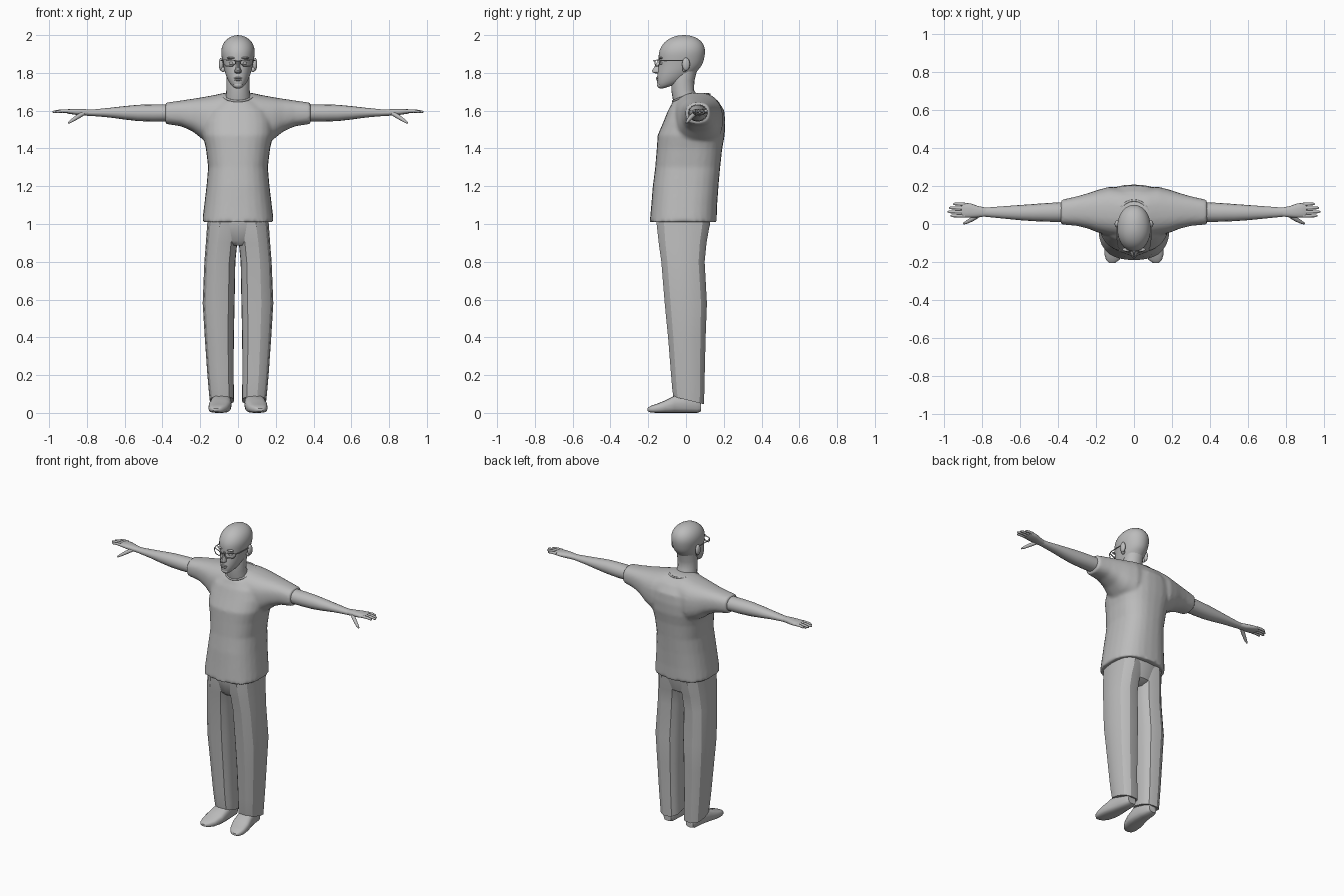
import bpy, bmesh, math
from mathutils import Vector

old = bpy.data.objects.get("Cube")
if old:
    bpy.data.objects.remove(old, do_unlink=True)

grey = bpy.data.materials.new("plain grey")
grey.use_nodes = True
grey.diffuse_color = (0.5, 0.5, 0.5, 1)
for node in grey.node_tree.nodes:
    if node.type == "BSDF_PRINCIPLED":
        node.inputs["Base Color"].default_value = (0.5, 0.5, 0.5, 1)


def finish(obj, mirror=False, angle=40):
    if not obj.data.materials:
        obj.data.materials.append(grey)
    bpy.ops.object.select_all(action="DESELECT")
    obj.select_set(True)
    bpy.context.view_layer.objects.active = obj
    if obj.type == "CURVE":
        bpy.ops.object.convert(target="MESH")
        obj = bpy.context.view_layer.objects.active
    bpy.ops.object.shade_smooth_by_angle(angle=math.radians(angle))
    if mirror:
        obj.modifiers.new("Mirror", "MIRROR")
    return obj


def add_loft(bm, axis, rings, n=20, power=2.4, fold=0.0):
    """Rings are (position, a0, a1, b0, b1, tilt): bounds of a rounded section."""
    loops = []
    for t, a0, a1, b0, b1, *tilt in rings:
        loop = []
        for i in range(n):
            ang = 2 * math.pi * i / n
            c, s = math.cos(ang), math.sin(ang)
            k = 1 - fold * (i % 2)
            da = k * math.copysign(abs(c) ** (2 / power), c) * (a1 - a0) / 2
            db = k * math.copysign(abs(s) ** (2 / power), s) * (b1 - b0) / 2
            a, b = (a0 + a1) / 2 + da, (b0 + b1) / 2 + db
            p = t + (tilt[0] * db if tilt else 0)
            co = {"x": (p, a, b), "y": (a, p, b), "z": (a, b, p)}[axis]
            loop.append(bm.verts.new(co))
        loops.append(loop)
    for low, high in zip(loops, loops[1:]):
        for i in range(n):
            j = (i + 1) % n
            bm.faces.new((low[i], low[j], high[j], high[i]))
    bm.faces.new(loops[0][::-1])
    bm.faces.new(loops[-1])


def loft(name, *parts, mirror=False, angle=40, **options):
    bm = bmesh.new()
    for axis, rings in parts:
        add_loft(bm, axis, rings, **options)
    bmesh.ops.recalc_face_normals(bm, faces=bm.faces[:])
    mesh = bpy.data.meshes.new(name)
    bm.to_mesh(mesh)
    bm.free()
    obj = bpy.data.objects.new(name, mesh)
    bpy.context.collection.objects.link(obj)
    return finish(obj, mirror, angle)


def tube(name, points, radii, closed=False, mirror=False):
    curve = bpy.data.curves.new(name, "CURVE")
    curve.dimensions = "3D"
    curve.bevel_depth = 1
    curve.bevel_resolution = 2
    curve.use_fill_caps = True
    spline = curve.splines.new("POLY")
    spline.points.add(len(points) - 1)
    spline.use_cyclic_u = closed
    for i, (pt, co) in enumerate(zip(spline.points, points)):
        pt.co = (*co, 1)
        pt.radius = radii[i] if isinstance(radii, list) else radii
    obj = bpy.data.objects.new(name, curve)
    bpy.context.collection.objects.link(obj)
    return finish(obj, mirror, 60)


def blob(name, centre, size, mirror=False):
    bm = bmesh.new()
    bmesh.ops.create_uvsphere(bm, u_segments=14, v_segments=8, radius=1)
    for v in bm.verts:
        v.co = Vector(centre) + v.co * Vector(size)
    mesh = bpy.data.meshes.new(name)
    bm.to_mesh(mesh)
    bm.free()
    obj = bpy.data.objects.new(name, mesh)
    bpy.context.collection.objects.link(obj)
    return finish(obj, mirror, 60)


def even(rings):
    """Turn (z, half width, y0, y1, tilt) into full symmetric rings."""
    return [(z, -w, w, y0, y1, *tilt) for z, w, y0, y1, *tilt in rings]


# Head and neck
head = loft("head", ("z", even([
    (1.738, .026, -.13, .02, .35), (1.752, .046, -.152, .045, .35),
    (1.785, .064, -.156, .062, .25), (1.815, .074, -.153, .078, .12),
    (1.85, .081, -.145, .092), (1.89, .089, -.148, .101),
    (1.92, .091, -.143, .104), (1.95, .083, -.127, .096),
    (1.975, .066, -.102, .076), (1.993, .038, -.066, .043),
    (2.0, .01, -.03, .005)])), power=2.1, angle=80)
head.modifiers.new("Subdivision", "SUBSURF").levels = 1
loft("neck", ("z", even([
    (1.61, .075, -.06, .09), (1.66, .066, -.07, .07), (1.71, .062, -.078, .042),
    (1.76, .062, -.078, .045), (1.82, .06, -.07, .06)])), power=2, angle=80)

# Face
loft("nose", ("z", even([
    (1.865, .008, -.15, -.12), (1.83, .011, -.17, -.12), (1.812, .018, -.182, -.12),
    (1.803, .018, -.178, -.12), (1.797, .012, -.163, -.12)])), n=10, power=2)
blob("upper_lip", (0, -.15, 1.773), (.024, .009, .005))
blob("lower_lip", (0, -.149, 1.763), (.02, .009, .006))
blob("chin", (0, -.138, 1.735), (.024, .015, .016))
blob("eye", (.034, -.131, 1.851), (.014, .009, .008), mirror=True)
blob("eyebrow", (.036, -.134, 1.879), (.024, .012, .006), mirror=True)
blob("ear", (.089, .0, 1.846), (.013, .021, .035), mirror=True)
blob("ear_lobe", (.08, -.008, 1.818), (.012, .011, .014), mirror=True)

# Glasses
tube("lens_frame", [(.014, -.164, 1.866), (.076, -.14, 1.87), (.078, -.138, 1.852),
                    (.064, -.146, 1.837), (.028, -.16, 1.837), (.014, -.164, 1.85)],
     .003, closed=True, mirror=True)
tube("glasses_bridge", [(-.015, -.164, 1.862), (0, -.171, 1.864), (.015, -.164, 1.862)], .003)
tube("glasses_temple", [(.076, -.14, 1.866), (.087, -.11, 1.866), (.091, .005, 1.866)],
     .003, mirror=True)

# Shirt: torso and both sleeves fused into one skin
torso = even([
    (1.01, .19, -.192, .162), (1.1, .179, -.184, .165), (1.2, .167, -.176, .172),
    (1.3, .158, -.163, .181), (1.4, .17, -.155, .192), (1.47, .187, -.15, .205),
    (1.54, .188, -.12, .208), (1.6, .172, -.096, .203), (1.64, .13, -.08, .17, .1),
    (1.667, .09, -.07, .13, .17)])
half = [(.07, -.07, .19, 1.42, 1.695), (.13, -.062, .196, 1.42, 1.682),
        (.19, -.045, .18, 1.45, 1.671), (.24, -.025, .163, 1.49, 1.663),
        (.3, -.01, .146, 1.517, 1.654), (.385, -.002, .127, 1.53, 1.642)]
sleeves = [(-x, *r) for x, *r in reversed(half)] + half
shirt = loft("shirt", ("z", torso), ("x", sleeves), n=28, power=2.5)
remesh = shirt.modifiers.new("Fuse", "REMESH")
remesh.mode = "VOXEL"
remesh.voxel_size = 0.01
remesh.use_smooth_shade = True
smooth = shirt.modifiers.new("Soften", "SMOOTH")
smooth.factor = 0.5
smooth.iterations = 5
collar = []
for i in range(24):
    a = 2 * math.pi * i / 24
    collar.append((.086 * math.cos(a), .028 + .096 * math.sin(a),
                   1.668 + .018 * math.sin(a) + .014 * math.cos(a) ** 2))
tube("collar", collar, .006, closed=True)

# Trousers
loft("trouser_leg", ("z", [
    (.066, .02, .15, -.068, .096, -.25), (.12, .02, .155, -.074, .098, -.1),
    (.2, .022, .162, -.08, .1), (.4, .02, .176, -.096, .105),
    (.58, .016, .187, -.114, .112), (.8, .012, .178, -.132, .1),
    (.9, .002, .17, -.146, .11), (1.0, -.02, .163, -.157, .128),
    (1.05, -.02, .16, -.157, .13)]), mirror=True, n=18, power=2.6, fold=.025, angle=25)
loft("trouser_seat", ("z", even([
    (.885, .06, -.11, .06), (.91, .12, -.135, .1),
    (1.0, .158, -.155, .128), (1.05, .158, -.155, .13)])), n=20, power=2.8)

# Shoes
loft("shoe", ("y", [
    (.08, .055, .11, .008, .06), (.06, .043, .122, 0, .09), (0, .038, .13, 0, .1),
    (-.06, .034, .145, 0, .092), (-.11, .038, .156, 0, .066), (-.16, .056, .156, 0, .046),
    (-.19, .078, .147, .003, .036), (-.205, .1, .132, .01, .024)]),
    mirror=True, n=16, power=3, angle=45)

# Arms and hands
loft("arm", ("x", [
    (.33, .01, .117, 1.543, 1.634), (.45, .012, .111, 1.542, 1.633),
    (.53, .015, .105, 1.545, 1.631), (.6, .02, .1, 1.553, 1.624),
    (.68, .028, .094, 1.564, 1.615), (.76, .036, .088, 1.571, 1.607),
    (.8, .04, .086, 1.573, 1.606)]), mirror=True, n=16, power=2.1, angle=60)
loft("palm", ("x", [
    (.78, .04, .086, 1.573, 1.606), (.82, .036, .094, 1.574, 1.609),
    (.86, .033, .108, 1.578, 1.61), (.9, .034, .112, 1.584, 1.608),
    (.91, .04, .108, 1.588, 1.604)]), mirror=True, n=14, power=2.4, angle=60)
for i, (name, tip) in enumerate([("index", .966), ("middle", .982),
                                 ("ring", .975), ("little", .953)]):
    y = .043 + .02 * i
    tube(name + "_finger", [(.89, y, 1.597), ((.9 + tip) / 2, y + .001 * i, 1.598),
                            (tip - .008, y + .001 * i, 1.594), (tip, y + .001 * i, 1.593)],
         [.0095, .0085, .007, .003], mirror=True)
tube("thumb", [(.815, .05, 1.588), (.85, .027, 1.567), (.88, .01, 1.547), (.898, .002, 1.535)],
     [.012, .012, .009, .005], mirror=True)
